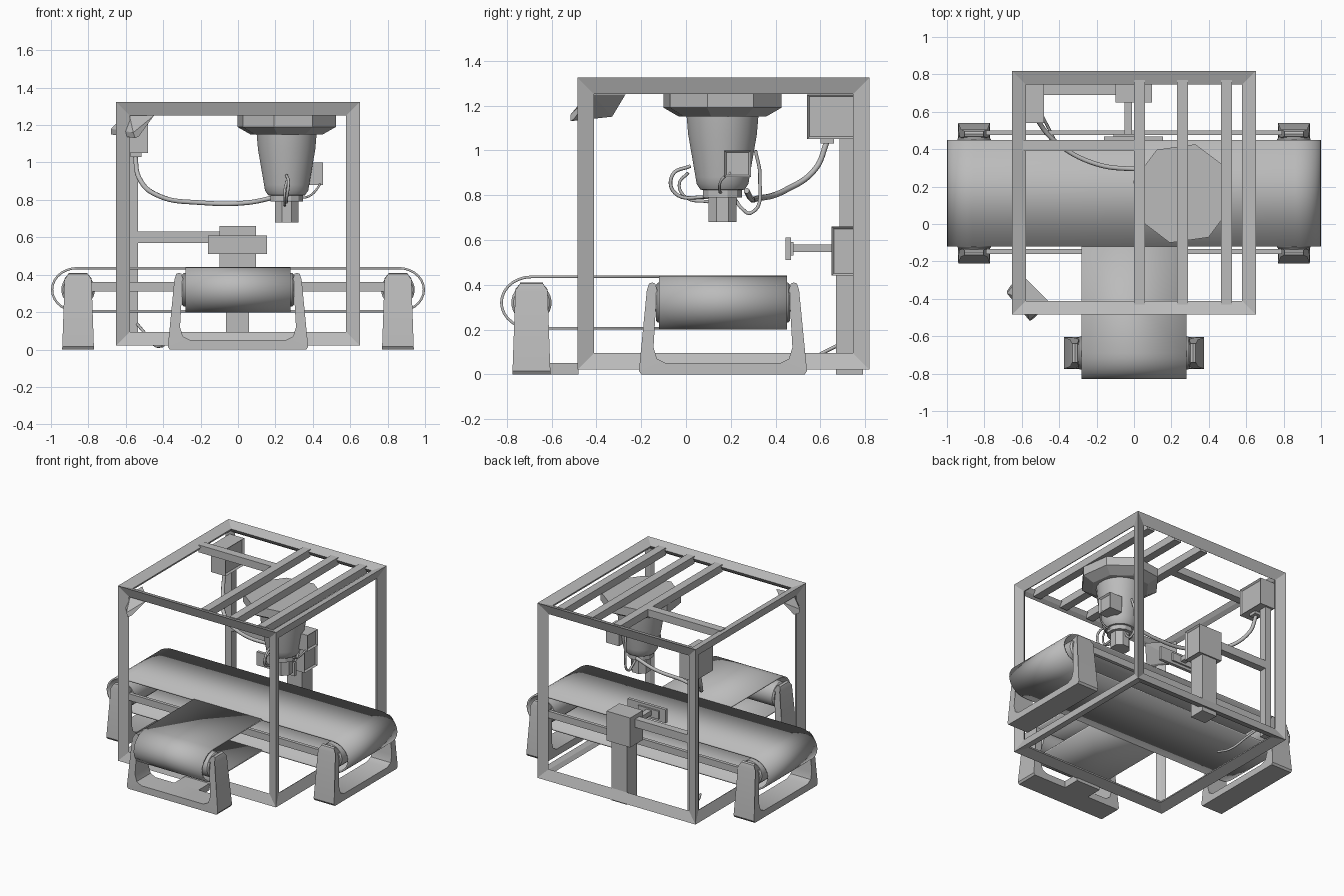
import bpy, bmesh, math
from mathutils import Matrix, Vector

cube = bpy.data.objects.get("Cube")
if cube:
    bpy.data.objects.remove(cube, do_unlink=True)

grey = bpy.data.materials.new("machine_grey")
grey.use_nodes = True
colour = (0.5, 0.5, 0.5, 1)
grey.diffuse_color = colour
grey.node_tree.nodes["Principled BSDF"].inputs["Base Color"].default_value = colour


def finish(name, bm, matrix=None, smooth=False):
    bmesh.ops.recalc_face_normals(bm, faces=bm.faces[:])
    mesh = bpy.data.meshes.new(name)
    bm.to_mesh(mesh)
    bm.free()
    obj = bpy.data.objects.new(name, mesh)
    bpy.context.collection.objects.link(obj)
    mesh.materials.append(grey)
    if matrix:
        obj.matrix_world = matrix
    if smooth:
        bpy.ops.object.select_all(action='DESELECT')
        obj.select_set(True)
        bpy.context.view_layer.objects.active = obj
        bpy.ops.object.shade_smooth_by_angle(angle=math.radians(35))
    return obj


def box(name, x, y, z, panel=None):
    """Box from axis ranges, with an optional recessed panel on one side."""
    bm = bmesh.new()
    bmesh.ops.create_cube(bm, size=1)
    for v in bm.verts:
        v.co = [r[0] if c < 0 else r[1] for c, r in zip(v.co, (x, y, z))]
    if panel:
        bm.normal_update()
        faces = [f for f in bm.faces if f.normal.dot(Vector(panel)) > 0.9]
        bmesh.ops.inset_region(bm, faces=faces, thickness=0.015)
        bmesh.ops.translate(bm, verts=faces[0].verts[:], vec=Vector(panel) * -0.012)
    return finish(name, bm)


def lathe(name, profile, sides, matrix, smooth=True):
    """Closed solid of revolution from (radius, height) pairs."""
    bm = bmesh.new()
    rings = []
    for r, h in profile:
        rings.append([bm.verts.new((r * math.cos(a), r * math.sin(a), h))
                      for a in (2 * math.pi * (i + 0.5) / sides for i in range(sides))])
    for low, high in zip(rings, rings[1:]):
        for i in range(sides):
            j = (i + 1) % sides
            bm.faces.new((low[i], low[j], high[j], high[i]))
    bm.faces.new(rings[0])
    bm.faces.new(rings[-1])
    return finish(name, bm, matrix, smooth)


def ribbon(name, path, closed, half_width, matrix):
    """Thin belt following a (travel, height) path."""
    bm = bmesh.new()
    rows = [[bm.verts.new((s * half_width, v, z)) for s in (-1, 1)] for v, z in path]
    for a, b in zip(rows, rows[1:] + (rows[:1] if closed else [])):
        bm.faces.new((a[0], a[1], b[1], b[0]))
    obj = finish(name, bm, matrix, True)
    mod = obj.modifiers.new("thickness", 'SOLIDIFY')
    mod.thickness = 0.012
    mod.offset = 0
    return obj


def cable(name, points, radius):
    curve = bpy.data.curves.new(name, 'CURVE')
    curve.dimensions = '3D'
    curve.bevel_depth = radius
    curve.bevel_resolution = 2
    curve.use_fill_caps = True
    curve.resolution_u = 8
    spline = curve.splines.new('BEZIER')
    spline.bezier_points.add(len(points) - 1)
    for bp, p in zip(spline.bezier_points, points):
        bp.co = p
        bp.handle_left_type = bp.handle_right_type = 'AUTO'
    curve.materials.append(grey)
    obj = bpy.data.objects.new(name, curve)
    bpy.context.collection.objects.link(obj)


# Cube frame with mitred, sloping bars
bm = bmesh.new()
bmesh.ops.create_cube(bm, size=1.25)
frame = finish("outer_frame", bm, Matrix.Translation((0, 0.1675, 0.6725)))
wire = frame.modifiers.new("bars", 'WIREFRAME')
wire.thickness = 0.093
wire.use_even_offset = True

# Roof beams
for i, x in enumerate((0.0, 0.23, 0.465)):
    box(f"roof_beam_{i + 1}", (x, x + 0.06), (-0.43, 0.77), (1.255, 1.31))
box("roof_cross_beam", (-0.6, 0.0), (0.39, 0.45), (1.255, 1.31))

# Conveyor belts
def end_arc(sign, centre):
    steps = 14
    return [(centre + sign * 0.134 * math.cos(a), 0.32 + 0.115 * math.sin(a))
            for a in (math.pi * (0.5 - i / steps) for i in range(steps + 1))]

turn = Matrix.Rotation(math.radians(90), 4, 'Z')
main_place = Matrix.Translation((0, 0.165, 0)) @ turn
loop = end_arc(1, 0.86) + end_arc(-1, -0.86)[::-1]
ribbon("main_belt", loop, True, 0.285, main_place)
ribbon("feeder_belt", [(-0.12, 0.435)] + end_arc(-1, -0.69) + [(-0.12, 0.205)],
       False, 0.28, Matrix.Identity(4))


# Belt end supports: U bracket, roller and hubs
def support(name, matrix):
    half = [(0.365, 0), (0.375, 0.015), (0.34, 0.375), (0.33, 0.405), (0.315, 0.41),
            (0.303, 0.405), (0.295, 0.38), (0.31, 0.12), (0.295, 0.07), (0.255, 0.05)]
    outline = half + [(-u, z) for u, z in reversed(half)]
    bm = bmesh.new()
    sides = []
    for s in (-1, 1):
        sides.append([bm.verts.new((u, s * (0.085 - 0.035 * z - (0.02 if z > 0.4 else 0)), z))
                      for u, z in outline])
    n = len(outline)
    for i in range(n):
        j = (i + 1) % n
        bm.faces.new((sides[0][i], sides[0][j], sides[1][j], sides[1][i]))
    # Strips between mirrored points fill the base, strips along each arm fill the sides
    for row in sides:
        k = len(half)
        arms = [row[:k], row[k:][::-1]]
        bm.faces.new((arms[0][0], arms[0][1], arms[0][-1], arms[1][-1], arms[1][1], arms[1][0]))
        for arm in arms:
            bm.faces.new(arm[1:])
    finish(name + "_bracket", bm, matrix, True)
    axle = matrix @ Matrix.Translation((0, 0, 0.32)) @ Matrix.Rotation(math.pi / 2, 4, 'Y')
    lathe(name + "_roller", [(0.08, -0.3), (0.09, -0.29), (0.09, 0.29), (0.08, 0.3)], 24, axle)
    lathe(name + "_axle", [(0.04, -0.32), (0.04, 0.32)], 16, axle)


support("feeder", Matrix.Translation((0, -0.69, 0)))
for label, x in (("right", -0.855), ("left", 0.855)):
    support(label, Matrix.Translation((x, 0.165, 0)) @ turn)

# Side rails and feeder foot
for label, y in (("front", -0.16), ("rear", 0.475)):
    box(label + "_rail", (-0.79, 0.79), (y, y + 0.025), (0.31, 0.36))
box("feeder_foot", (-0.1, 0.1), (-0.62, -0.48), (0, 0.05))

# Rear post, rail and control box
box("rear_post", (-0.585, -0.535), (0.685, 0.745), (0.06, 1.06))
box("rear_rail", (-0.56, -0.09), (0.69, 0.745), (0.57, 0.63))
box("control_box", (-0.6, -0.48), (0.54, 0.76), (1.05, 1.25), (1, 0, 0))
box("cable_socket", (-0.575, -0.515), (0.6, 0.66), (1.03, 1.055))

# Scanner on its column
box("scanner_column", (-0.065, 0.06), (0.67, 0.79), (0, 0.45))
box("scanner_box", (-0.1, 0.095), (0.65, 0.8), (0.44, 0.66), (1, 0, 0))
box("scanner_stem", (-0.05, -0.01), (0.46, 0.66), (0.545, 0.58))
box("scanner_plate", (-0.16, 0.155), (0.445, 0.468), (0.51, 0.61))
box("scanner_plate_back", (-0.11, 0.06), (0.465, 0.48), (0.53, 0.59))

# Hanging robot head
head = Matrix.Translation((0.26, 0.163, 0))
lathe("robot_flange", [(0.2, 1.15), (0.272, 1.19), (0.272, 1.255)], 8,
      head @ Matrix.Rotation(math.radians(8), 4, 'Z'), False)
lathe("robot_body", [(0.075, 0.82), (0.1, 0.825), (0.117, 0.85), (0.122, 0.88),
                     (0.155, 1.07), (0.163, 1.16)], 20, head)
lathe("robot_collar", [(0.09, 0.79), (0.09, 0.83)], 12, head, False)
lathe("robot_tool", [(0.068, 0.68), (0.068, 0.8)], 8, head, False)
box("robot_motor", (0.35, 0.455), (0.17, 0.29), (0.88, 1.0), (1, 0, 0))

# Cables
cable("power_cable", [(-0.55, 0.63, 1.04), (-0.53, 0.58, 0.92), (-0.42, 0.44, 0.82),
                      (-0.2, 0.32, 0.785), (0.05, 0.29, 0.785), (0.22, 0.27, 0.82)], 0.013)
cable("tool_hose_front", [(0.26, 0.02, 0.93), (0.27, -0.06, 0.89), (0.26, -0.05, 0.81),
                          (0.26, 0.1, 0.79)], 0.008)
cable("tool_hose_low", [(0.26, 0.01, 0.9), (0.25, -0.03, 0.85), (0.25, 0.0, 0.79),
                        (0.25, 0.1, 0.77)], 0.007)
cable("tool_hose_rear", [(0.28, 0.31, 1.0), (0.27, 0.33, 0.88), (0.27, 0.29, 0.72),
                         (0.27, 0.25, 0.74), (0.26, 0.22, 0.78)], 0.008)
cable("motor_cable", [(0.44, 0.2, 0.9), (0.43, 0.16, 0.87), (0.38, 0.15, 0.82),
                      (0.32, 0.16, 0.81)], 0.006)
cable("floor_cable", [(-0.55, 0.72, 0.15), (-0.5, 0.6, 0.09), (-0.44, 0.48, 0.02),
                      (-0.4, 0.4, 0.02)], 0.008)

# Angled camera in the front corner
bm = bmesh.new()
for p in ((-0.6, -0.27, 1.25), (-0.45, -0.42, 1.25), (-0.61, -0.4, 1.25), (-0.58, -0.44, 1.25),
          (-0.66, -0.33, 1.15), (-0.53, -0.5, 1.14), (-0.68, -0.36, 1.15), (-0.55, -0.515, 1.13),
          (-0.68, -0.37, 1.18), (-0.56, -0.515, 1.16)):
    bm.verts.new(p)
bmesh.ops.convex_hull(bm, input=bm.verts[:])
finish("corner_camera", bm)
